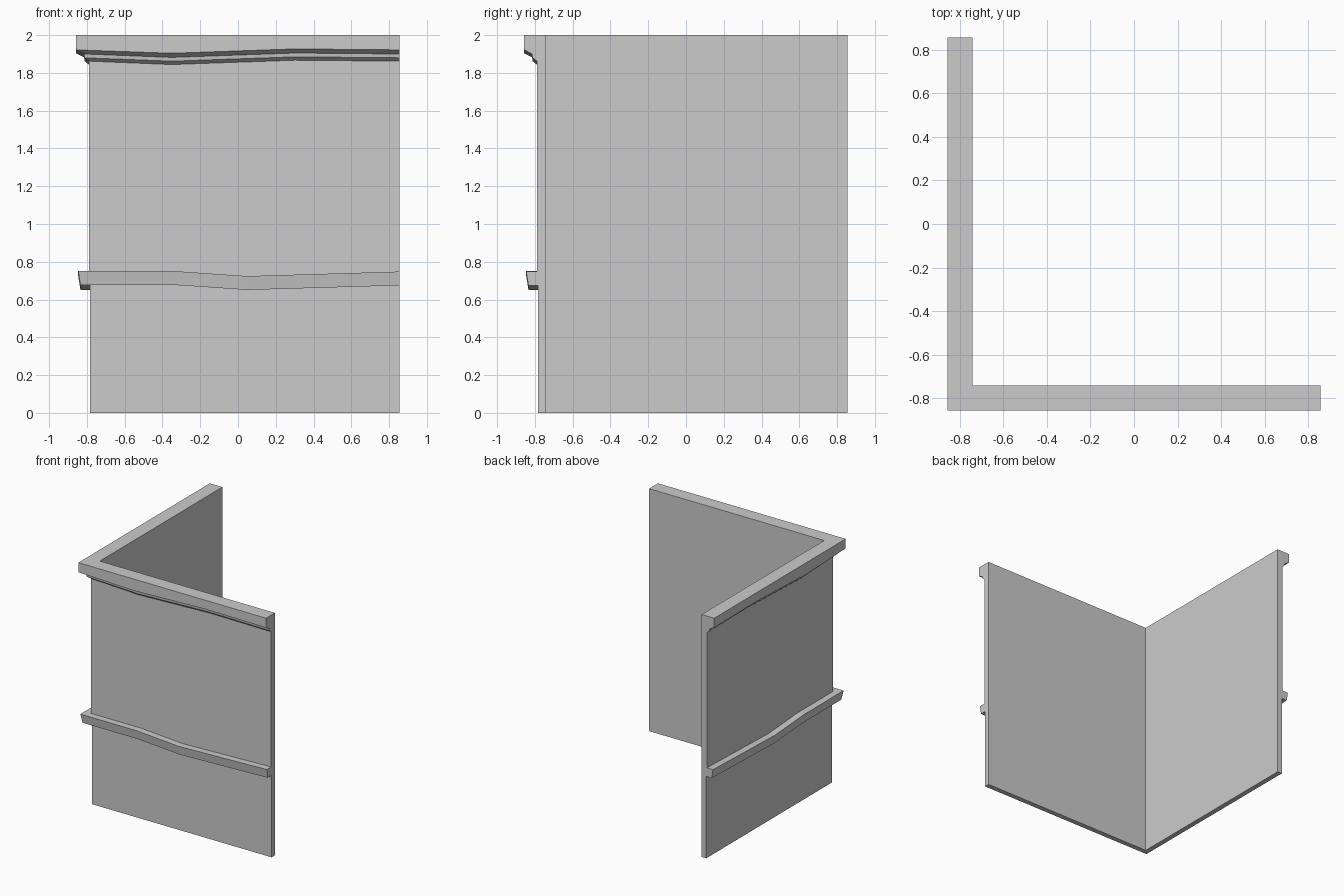
import bpy
import bmesh

if "Cube" in bpy.data.objects:
    bpy.data.objects.remove(bpy.data.objects["Cube"])

END = 0.856  # free end of each wing


def sweep_corner(name, profile, wave, closed):
    """Sweep an (offset, height) profile round the mitred corner.
    wave lists (distance, height shift) along one wing; the other wing mirrors it."""
    wing = wave[1:]
    corner_shift = wave[0][1]
    bm = bmesh.new()
    rings = []
    for t, dz in reversed(wing):
        rings.append([bm.verts.new((t, o, z + (dz if closed is False and z < 1.99 else 0)))
                      for o, z in profile])
    rings.append([bm.verts.new((o, o, z + corner_shift)) for o, z in profile])
    for t, dz in wing:
        rings.append([bm.verts.new((o, t, z + (dz if closed is False and z < 1.99 else 0)))
                      for o, z in profile])
    n = len(profile)
    for a, b in zip(rings, rings[1:]):
        for i in range(n if closed else n - 1):
            j = (i + 1) % n
            bm.faces.new((a[i], a[j], b[j], b[i]))
    bm.faces.new(rings[0])
    bm.faces.new(rings[-1])
    bmesh.ops.recalc_face_normals(bm, faces=bm.faces)
    mesh = bpy.data.meshes.new(name)
    bm.to_mesh(mesh)
    bm.free()
    obj = bpy.data.objects.new(name, mesh)
    bpy.context.collection.objects.link(obj)
    return obj


# Two thin wall panels, slightly thicker above the rail
sweep_corner("corner_wall",
             [(-0.742, 0), (-0.784, 0), (-0.784, 0.70), (-0.79, 0.70),
              (-0.79, 2), (-0.742, 2)],
             [(None, 0), (END, 0)], True)

# Stepped cornice with a flat top and uneven lower edge (open against the wall)
sweep_corner("cornice",
             [(-0.79, 2), (-0.857, 2), (-0.857, 1.922), (-0.815, 1.90),
              (-0.812, 1.88), (-0.79, 1.862)],
             [(None, 0), (-0.35, -0.018), (0.3, 0.005), (END, 0)], False)

# Sagging chair rail with a slanted face (open against the wall)
sweep_corner("chair_rail",
             [(-0.784, 0.75), (-0.846, 0.75), (-0.834, 0.677), (-0.784, 0.677)],
             [(None, 0), (-0.33, 0), (0.05, -0.026), (END, -0.002)], False)
